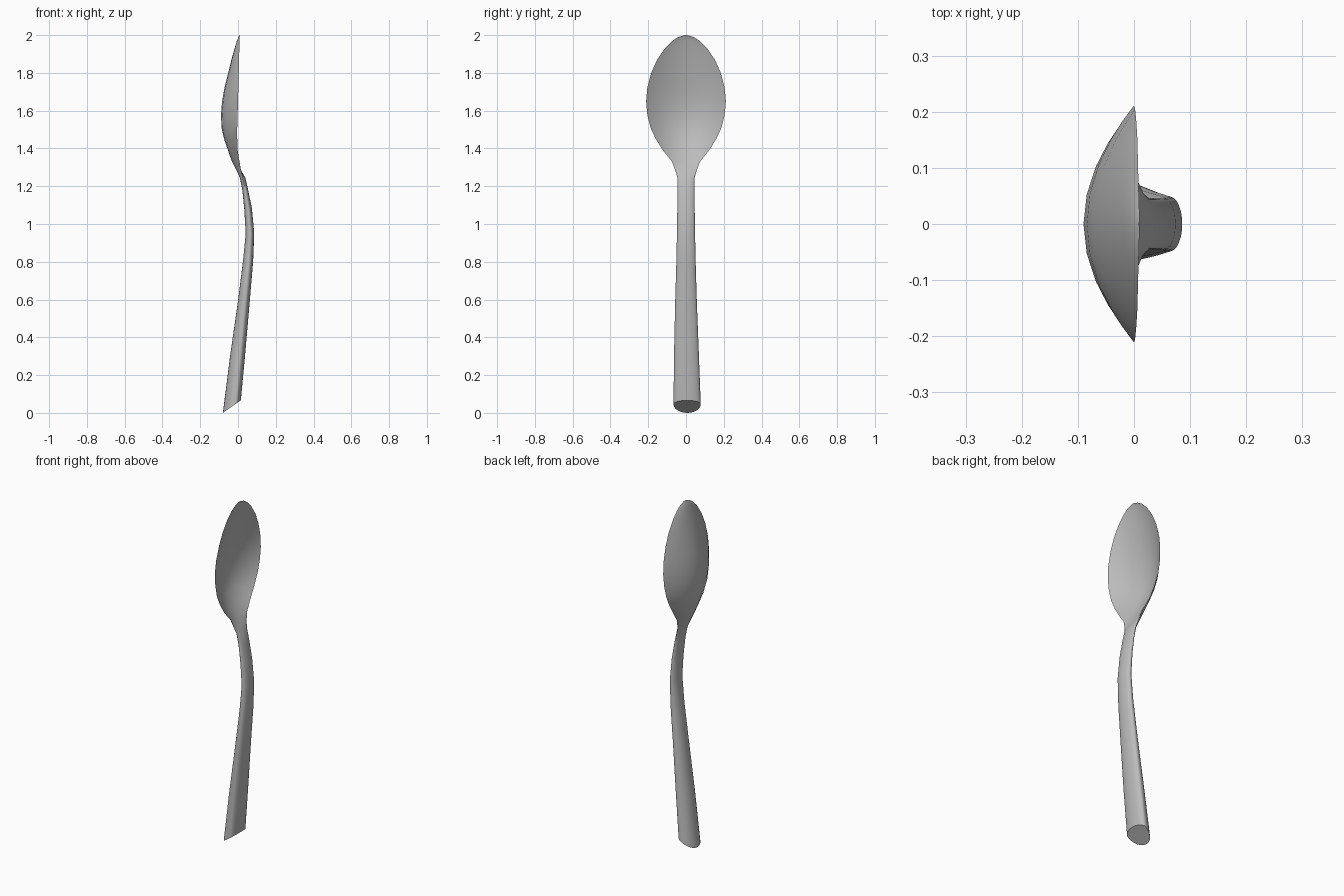
import bpy, bmesh, math

cube = bpy.data.objects.get("Cube")
if cube:
    bpy.data.objects.remove(cube)

steel = bpy.data.materials.new("brushed grey steel")
steel.use_nodes = True
GREY = (0.5, 0.5, 0.5, 1)
steel.diffuse_color = GREY
steel.node_tree.nodes["Principled BSDF"].inputs["Base Color"].default_value = GREY

# Stations: height, half width, back x, edge x, front x, roundness (1 ellipse, 2 parabola)
HANDLE = [
    (0.00, .072, -.080, -.015, .015, 1), (0.30, .066, -.042, .010, .037, 1),
    (0.60, .057, .001, .038, .063, 1), (0.80, .051, .026, .058, .080, 1),
    (0.95, .048, .041, .065, .086, 1), (1.08, .046, .033, .054, .074, 1),
    (1.18, .045, .023, .039, .054, 1), (1.245, .045, .010, .025, .039, 1),
]
BOWL = [
    (1.28, .056, -.006, .016, .019, 1.3), (1.33, .074, -.032, .008, -.008, 1.6),
    (1.39, .122, -.053, -.002, -.040, 2), (1.45, .160, -.074, -.004, -.067, 2),
    (1.51, .188, -.087, -.004, -.081, 2), (1.58, .205, -.090, -.002, -.084, 2),
    (1.65, .211, -.084, 0, -.078, 2), (1.72, .205, -.072, .002, -.066, 2),
    (1.80, .184, -.052, .004, -.046, 2), (1.87, .153, -.035, .006, -.030, 2),
    (1.93, .112, -.018, .007, -.013, 2), (1.97, .072, -.006, .008, -.002, 2),
    (1.99, .040, .003, .009, .005, 2), (2.00, .006, .009, .010, .010, 2),
]
SIDES = 24


def ring(bm, station):
    """One closed section: the first half is the back, the second the front."""
    z, half, back, edge, front, power = station
    verts = []
    for i in range(SIDES):
        a = 2 * math.pi * i / SIDES
        bulge = abs(math.sin(a)) ** power
        x = edge + ((back if i < SIDES / 2 else front) - edge) * bulge
        y = half * math.cos(a) + max(0, .5 - z) * .012
        # slanted cut at the handle end
        lift = .7 * (x - back) if z == 0 else 0
        verts.append(bm.verts.new((x, y, z + lift)))
    return verts


# Handle and bowl lofted as one continuous skin
bm = bmesh.new()
rings = [ring(bm, s) for s in HANDLE + BOWL]
for low, high in zip(rings, rings[1:]):
    for i in range(SIDES):
        j = (i + 1) % SIDES
        bm.faces.new((low[i], low[j], high[j], high[i]))
bm.faces.new(rings[0])
bm.faces.new(rings[-1])
bmesh.ops.recalc_face_normals(bm, faces=bm.faces)

mesh = bpy.data.meshes.new("spoon")
bm.to_mesh(mesh)
bm.free()
mesh.materials.append(steel)
spoon = bpy.data.objects.new("spoon", mesh)
bpy.context.collection.objects.link(spoon)
bpy.context.view_layer.objects.active = spoon
spoon.select_set(True)
bpy.ops.object.shade_smooth_by_angle(angle=math.radians(40))
